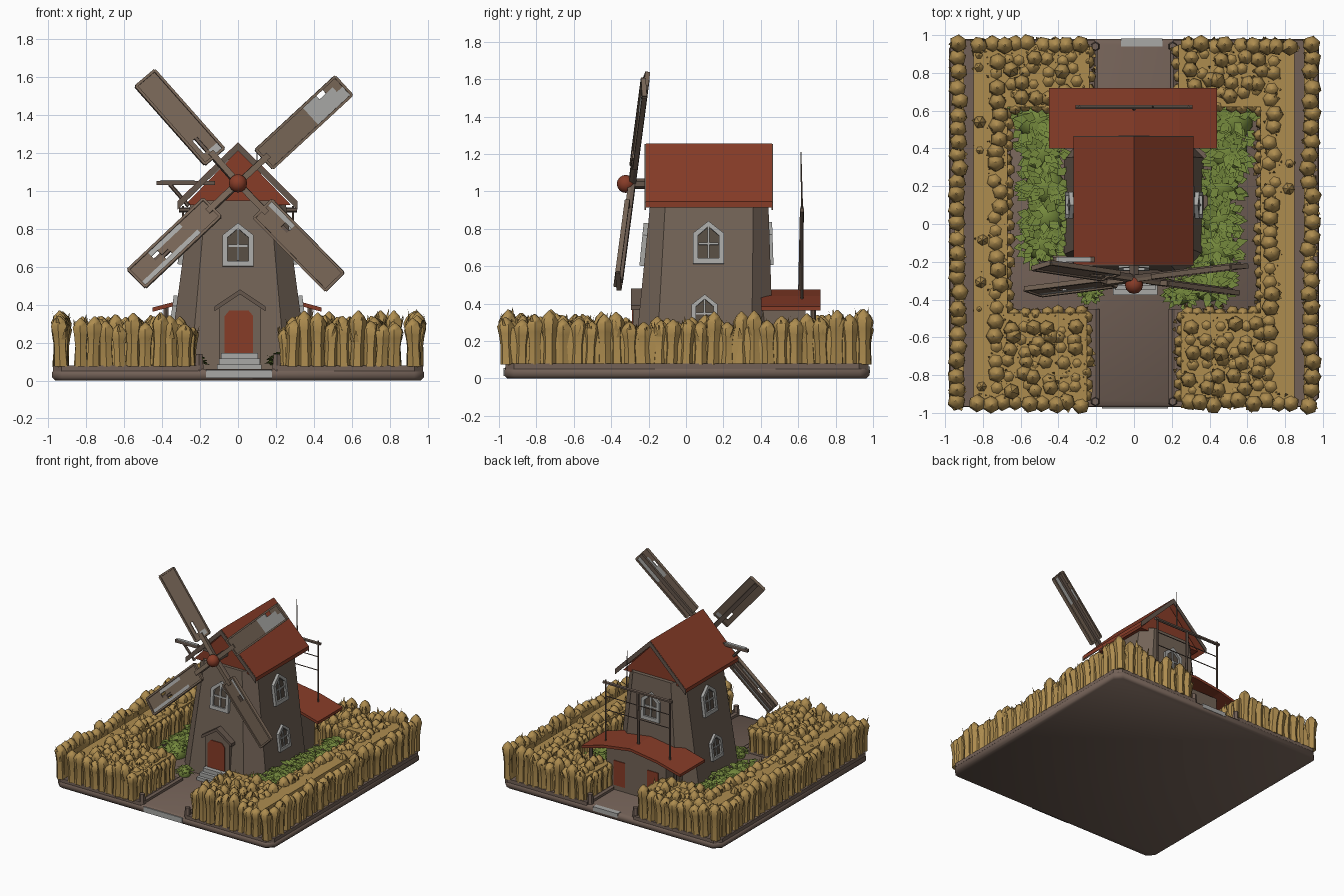
import bpy, bmesh, math, random
from mathutils import Matrix, Vector

if "Cube" in bpy.data.objects:
    bpy.data.objects.remove(bpy.data.objects["Cube"])

random.seed(4)
R, T = Matrix.Rotation, Matrix.Translation
RX90 = R(math.pi / 2, 4, 'X')   # drawing plane stands up and faces -y


def material(name, *srgb):
    m = bpy.data.materials.new(name)
    m.diffuse_color = [((c + .055) / 1.055) ** 2.4 for c in srgb] + [1]
    m.use_nodes = True
    m.node_tree.nodes["Principled BSDF"].inputs["Base Color"].default_value = m.diffuse_color
    return m


WALL = material("wall_brown", .45, .39, .34)
EARTH = material("earth_brown", .45, .38, .34)
WOOD = material("dark_wood", .40, .34, .30)
SAIL = material("sail_brown", .47, .40, .34)
RED = material("roof_red", .53, .235, .155)
GOLD = material("wheat_gold", .68, .55, .31)
GREEN = material("leaf_green", .46, .54, .24)
GREY = material("pale_grey", .66, .66, .65)
GLASS = material("window_dark", .34, .30, .26)


def finish(name, bm, *mats, smooth=None):
    bmesh.ops.recalc_face_normals(bm, faces=bm.faces)
    me = bpy.data.meshes.new(name)
    bm.to_mesh(me)
    bm.free()
    ob = bpy.data.objects.new(name, me)
    bpy.context.collection.objects.link(ob)
    for m in mats:
        me.materials.append(m)
    if smooth:
        bpy.ops.object.select_all(action='DESELECT')
        ob.select_set(True)
        bpy.context.view_layer.objects.active = ob
        bpy.ops.object.shade_smooth_by_angle(angle=math.radians(smooth))
    return ob


def loft(bm, rings, cap=True):
    vs = [[bm.verts.new(p) for p in r] for r in rings]
    n = len(vs[0])
    for a, b in zip(vs, vs[1:]):
        for i in range(n):
            bm.faces.new((a[i], a[(i + 1) % n], b[(i + 1) % n], b[i]))
    if cap:
        bm.faces.new(vs[0])
        bm.faces.new(vs[-1])


def prism(name, pts, z0, z1, mat, M=Matrix()):
    bm = bmesh.new()
    loft(bm, [[M @ Vector((x, y, z)) for x, y in pts] for z in (z0, z1)])
    return finish(name, bm, mat)


def box(name, lo, hi, mat, M=Matrix()):
    pts = [(lo[0], lo[1]), (hi[0], lo[1]), (hi[0], hi[1]), (lo[0], hi[1])]
    return prism(name, pts, lo[2], hi[2], mat, M)


def beam(name, p, q, r, mat, r2=None):
    p, q = Vector(p), Vector(q)
    bm = bmesh.new()
    M = T((p + q) / 2) @ (q - p).to_track_quat('Z', 'Y').to_matrix().to_4x4()
    bmesh.ops.create_cone(bm, cap_ends=True, segments=6, radius1=r,
                          radius2=r if r2 is None else r2, depth=(q - p).length, matrix=M)
    return finish(name, bm, mat)


def chevron(top, t):
    return top + [(x, z - t) for x, z in reversed(top)]


# Ground slab with rounded rim
def outline(x, y0, y1, c):
    return [(-x + c, y0), (x - c, y0), (x, y0 + c), (x, y1 - c),
            (x - c, y1), (-x + c, y1), (-x, y1 - c), (-x, y0 + c)]


bm = bmesh.new()
loft(bm, [[(x, y, z) for x, y in outline(.98 - d, -.97 + d, .98 - d, .05)]
          for d, z in ((.015, 0), (0, .015), (0, .045), (.012, .06))])
finish("ground_slab", bm, EARTH, smooth=50)

# Raised plots, wheat beds, curbs and gate posts on both sides of the path
plot = [(.2, -.965), (.93, -.965), (.975, -.92), (.975, .925), (.93, .975),
        (.21, .975), (.21, .6), (.65, .6), (.65, -.45), (.2, -.45)]
bed = [(.25, -.94), (.85, -.94), (.85, .95), (.235, .95),
       (.235, .62), (.67, .62), (.67, -.47), (.25, -.47)]
for s, side in ((1, "right"), (-1, "left")):
    prism("plot_" + side, [(s * x, y) for x, y in plot], .04, .08, EARTH)
    prism("wheat_bed_" + side, [(s * x, y) for x, y in bed], .07, .27, GOLD)
    prism("wheat_hedge_" + side, [(s * .9, -.95), (s * .95, -.95), (s * .95, .95), (s * .9, .95)],
          .07, .27, GOLD)
    beam("front_curb_" + side, (s * .2, -.95, .075), (s * .2, -.45, .075), .02, EARTH)
    beam("back_curb_" + side, (s * .21, .95, .075), (s * .21, .65, .075), .02, EARTH)
    for y in (-.94, .94):
        beam("gate_post_" + side, (s * .205, y, .05), (s * .205, y, .14), .027, EARTH, .02)
box("front_path_edge", (-.17, -.976, .012), (.18, -.968, .055), GREY)
box("back_path_edge", (-.07, .94, .03), (.15, .983, .064), GREY)

# Wheat: ribbed stalks with blunt pointed ears and a few dry leaves
bm = bmesh.new()


def stalk(x, y, top, leaves=3, k=1.):
    lx, ly = random.uniform(-.012, .012), random.uniform(-.012, .012)
    a0 = random.random() * 6
    rings = []
    for r, f in ((.034, 0), (.03, .4), (.036, .65), (.043, .8), (.028, .91), (.004, 1)):
        z = .075 + (top - .075) * f
        rings.append([(x + lx * f + k * r * math.cos(a0 + i * math.pi / 3),
                       y + ly * f + k * r * math.sin(a0 + i * math.pi / 3), z) for i in range(6)])
    loft(bm, rings)
    for _ in range(leaves):
        a = random.random() * 6.28
        c, s = math.cos(a), math.sin(a)
        h = random.uniform(.2, top - .05)
        bm.faces.new([bm.verts.new(p) for p in (
            (x + .03 * c - .015 * s, y + .03 * s + .015 * c, h),
            (x + .03 * c + .015 * s, y + .03 * s - .015 * c, h),
            (x + .05 * c, y + .05 * s, h + .065))])


def jitter(w):
    return random.uniform(-w, w)


n = 27
for s in (1, -1):
    # outer hedge row along each side
    for j in range(n):
        stalk(s * (.935 + jitter(.008)), -.95 + 1.9 * j / (n - 1) + jitter(.006),
              random.uniform(.3, .37), k=1.12)
    # front and back rows, with a slit before the hedge
    for i in range(9):
        for y in (-.945, .945):
            stalk(s * (.285 + .068 * i) + jitter(.006), y + jitter(.008),
                  random.uniform(.29, .37), k=1.1)
    # inner row and loose stalks in the corner blocks
    for j in range(26):
        stalk(s * (.725 + jitter(.015)), -.86 + 1.72 * j / 25 + jitter(.01),
              random.uniform(.29, .34), k=1.1)
    for x0 in range(6):
        for y in [-.87 + .066 * j for j in range(6)] + [.68 + .066 * j for j in range(4)]:
            stalk(s * (.315 + .068 * x0) + jitter(.02), y + jitter(.02), random.uniform(.28, .35))
    for y in [-.86 + .07 * j for j in range(26)]:
        if random.random() < .3:
            stalk(s * (.81 + jitter(.015)), y, random.uniform(.28, .32), 2, .8)
    # low stalks ribbing the inner sides of the beds
    for a, b in zip(bed[3:], bed[4:] + bed[:1]):
        p, q = Vector(a), Vector(b)
        k = round((q - p).length / .062)
        for i in range(k):
            v = p.lerp(q, (i + .5) / k)
            stalk(s * v.x, v.y, random.uniform(.262, .285), 1, .8)
finish("wheat", bm, GOLD, smooth=45)

# Broad leafy shrubs around the tower
bm = bmesh.new()
for x, y, r in ((.52, .55, .14), (.5, .38, .13), (.46, .2, .12), (.45, .03, .12), (.44, -.13, .13),
                (.4, -.31, .13), (.25, -.36, .085), (-.51, .55, .14), (-.49, .38, .13),
                (-.47, .2, .13), (-.47, .04, .13), (-.49, -.1, .12), (-.23, -.36, .06)):
    C = Vector((x, y, .08))
    dome = bmesh.ops.create_icosphere(bm, subdivisions=2, radius=r * .8,
                                      matrix=T(C) @ Matrix.Diagonal((1, 1, .9, 1)))
    for v in dome["verts"]:
        v.co.z = max(v.co.z, .05)
    for k in range(60):
        a, e = random.random() * 6.28, random.uniform(.05, 1.5)
        out = Vector((math.cos(a), math.sin(a), 0))
        side = Vector((-out.y, out.x, 0)) * r * .18
        base = C + (out * math.cos(e) + Vector((0, 0, .95 * math.sin(e)))) * r * .78
        mid = base + out * r * .2 + Vector((0, 0, r * .13))
        tip = base + out * r * random.uniform(.45, .62) + Vector((0, 0, r * random.uniform(-.1, .15)))
        bm.faces.new([bm.verts.new(p) for p in (base, mid + side, tip, mid - side)])
finish("shrubs", bm, GREEN, smooth=30)

# Tower with chamfered corners
bm = bmesh.new()
loft(bm, [[(x, y, z) for x, y in outline(hx, y0, y1, c)]
          for hx, y0, y1, c, z in ((.37, -.28, .47, .12, .05), (.25, -.19, .44, .08, .95))])
finish("tower", bm, WALL)

# Main roof, gable infill and bargeboards
ridge = [(-.32, .945), (0, 1.257), (.315, .945)]
prism("main_roof", chevron(ridge, .03), -.46, .215, RED, RX90)
prism("gable", [(-.28, .925), (.28, .925), (0, 1.215)], -.41, .165, RED, RX90)
for z in (-.465, .215):
    prism("bargeboard", chevron([(x, h - .003) for x, h in ridge], .042), z, z + .007, WOOD, RX90)


# Windows: pointed frame, dark pane and glazing bars
def window(x, y, z, turn, tilt, k=1):
    M = T((x, y, z)) @ R(turn, 4, 'Z') @ R(math.pi / 2 - tilt, 4, 'X') @ Matrix.Diagonal((k, k, 1, 1))
    o = [(-.082, -.115), (.082, -.115), (.082, .05), (0, .115), (-.082, .05)]
    i = [(a * .68, b * .75) for a, b in o]
    bm = bmesh.new()
    rings = [[M @ Vector((a, b, d)) for a, b in p]
             for p, d in ((o, -.02), (o, .022), (i, .022), (i, -.02), (o, -.02))]
    loft(bm, rings, cap=False)
    bmesh.ops.remove_doubles(bm, verts=bm.verts, dist=1e-5)
    finish("window_frame", bm, GREY)
    prism("window_pane", i, 0, .006, GLASS, M)
    box("glazing_bar", (-.006, -.085, .006), (.006, .085, .014), GREY, M)
    box("glazing_bar", (-.054, -.012, .006), (.054, 0, .014), GREY, M)


window(0, -.216, .715, 0, .10)
window(0, .442, .72, math.pi, .033)
for s in (1, -1):
    window(s * .282, .12, .725, s * math.pi / 2, .134)
    window(s * .33, .10, .35, s * math.pi / 2, .134, .85)

# Door porch and steps
prism("porch", [(-.10, .05), (.12, .05), (.12, .39), (.01, .46), (-.10, .39)], .2, .284, WALL, RX90)
prism("porch_hood", chevron([(-.125, .39), (.01, .48), (.145, .39)], .025), .2, .294, WOOD, RX90)
prism("door", [(-.07, .13), (.08, .13), (.08, .34), (.055, .37), (-.045, .37), (-.07, .34)],
      .28, .29, RED, RX90)
for i in range(3):
    box("step", (-.11 + .01 * i, -.375 + .025 * i, .05), (.125 - .01 * i, -.26, .085 + .03 * i), GREY)

# Back annex
box("annex", (-.27, .4, .05), (.27, .64, .41), WALL)
prism("annex_roof", chevron([(-.45, .385), (-.24, .44), (0, .475), (.24, .44), (.44, .385)], .022),
      -.72, -.40, RED, RX90)
for s in (1, -1):
    box("annex_door", (s * .15 - .05, .638, .1), (s * .15 + .05, .646, .3), RED)
    beam("annex_post", (s * .38, .68, .06), (s * .38, .68, .39), .014, WOOD)

# Rack and thin mast above the annex
beam("rack_beam", (-.31, .62, .9), (.31, .62, .9), .013, WOOD)
beam("rack_post", (0, .61, .45), (0, .62, .9), .011, WOOD)
for s in (1, -1):
    beam("rack_side", (s * .29, .62, .41), (s * .29, .62, .92), .007, WOOD)
for z in (.68, .79):
    beam("rack_line", (-.29, .62, z), (.29, .62, z), .004, WOOD)
beam("mast", (.1, .62, .9), (.1, .615, 1.21), .006, WOOD, .002)

# Hoist arm beside the roof
box("hoist_arm", (-.43, -.2, 1.03), (-.12, -.175, 1.052), WOOD)
box("hoist_cap", (-.41, -.2, 1.052), (-.23, -.175, 1.058), GREY)
beam("hoist_brace", (-.36, -.187, 1.035), (-.26, -.187, .92), .011, WOOD)

# Hub and axle
beam("axle", (0, -.31, 1.04), (0, -.1, 1.04), .028, WOOD)
bm = bmesh.new()
bmesh.ops.create_uvsphere(bm, u_segments=12, v_segments=8, radius=.048, matrix=T((0, -.322, 1.04)))
finish("hub", bm, RED, smooth=40)

# Four worn sails with missing cells and bleached patches
W, R0 = .066, .19
gone = ({(9, 3)}, {(1, 2), (2, 2)}, {(7, 2), (8, 1)}, {(3, 2)})
pale = (lambda i, j: i >= 7 and i + j < 13, lambda i, j: i == 0 and j < 2,
        lambda i, j: j == 3 and i > 2 or j == 0 and 3 < i < 9, lambda i, j: j == 3 and i < 4)
for b, (angle, R1) in enumerate(((43, .76), (131.3, .742), (223.5, .735), (314.2, .73))):
    M = (T((0, -.292, 1.04)) @ R(math.radians(82.5), 4, 'X')
         @ R(math.radians(angle), 4, 'Z') @ R(math.radians(8), 4, 'X'))
    bm = bmesh.new()
    nx, ny = 12, 4
    g = [[bm.verts.new(M @ Vector((R0 + (R1 - R0) * i / nx, -W + 2 * W * j / ny, .005)))
          for j in range(ny + 1)] for i in range(nx + 1)]
    for i in range(nx):
        for j in range(ny):
            if (i, j) not in gone[b]:
                f = bm.faces.new((g[i][j], g[i + 1][j], g[i + 1][j + 1], g[i][j + 1]))
                f.material_index = int(pale[b](i, j))
    finish("sail_cloth", bm, SAIL, GREY).modifiers.new("thickness", 'SOLIDIFY').thickness = .01
    for y in (-W, W):
        box("sail_edge", (R0, y - .007, -.012), (R1, y + .007, .014), SAIL, M)
    for x in (R0, R1):
        box("sail_end", (x - .007, -W, -.012), (x + .007, W, .014), SAIL, M)
    box("sail_spar", (0, -.016, -.022), (R1, .016, -.002), WOOD, M)
    box("sail_root", (0, -.016, -.002), (R0 + .03, .016, .015), SAIL, M)
